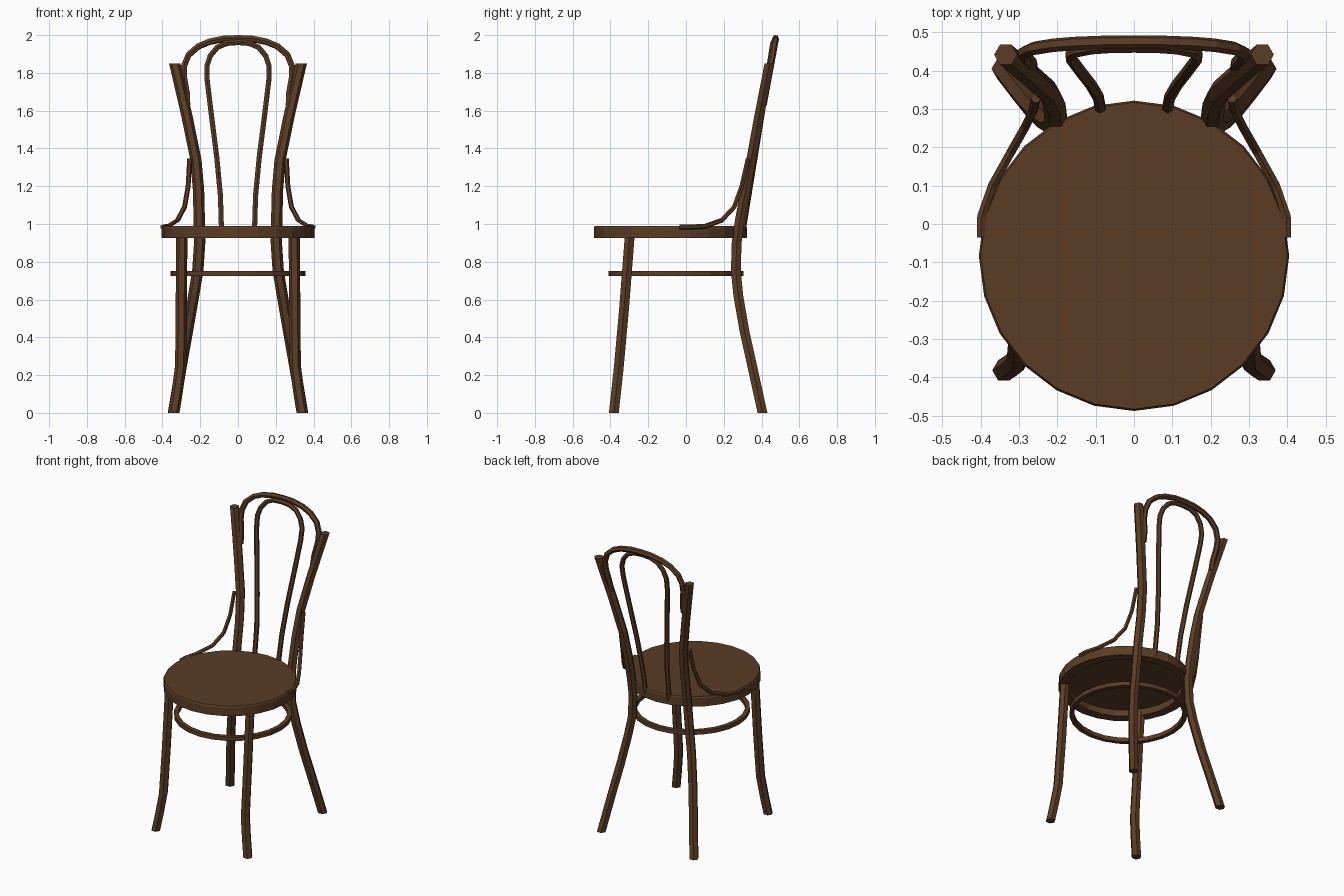
import bpy, bmesh, math
from mathutils import Vector

if "Cube" in bpy.data.objects:
    bpy.data.objects.remove(bpy.data.objects["Cube"])

wood = bpy.data.materials.new("dark brown wood")
wood.diffuse_color = (0.105, 0.046, 0.018, 1)
wood.use_nodes = True
wood.node_tree.nodes["Principled BSDF"].inputs["Base Color"].default_value = wood.diffuse_color


def finish(bm, name):
    bmesh.ops.recalc_face_normals(bm, faces=bm.faces[:])
    mesh = bpy.data.meshes.new(name)
    bm.to_mesh(mesh)
    bm.free()
    mesh.materials.append(wood)
    obj = bpy.data.objects.new(name, mesh)
    bpy.context.collection.objects.link(obj)
    return obj


def tube(name, pts, r, sides=6, level=False):
    """Sweep a polygon along a path; level=True keeps every ring horizontal."""
    bm = bmesh.new()
    pts = [Vector(p) for p in pts]
    rings, u = [], None
    for i, p in enumerate(pts):
        t = (pts[min(i + 1, len(pts) - 1)] - pts[max(i - 1, 0)]).normalized()
        if level:
            u, v = Vector((1, 0, 0)), Vector((0, 1, 0))
        else:
            if u is None:
                u = Vector((0, 1, 0)) if abs(t.y) < 0.8 else Vector((0, 0, 1))
            u = (u - t * u.dot(t)).normalized()
            v = t.cross(u)
        rings.append([bm.verts.new(p + r * (math.cos(a) * u + math.sin(a) * v))
                      for a in (2 * math.pi * k / sides for k in range(sides))])
    for a, b in zip(rings, rings[1:]):
        for k in range(sides):
            n = (k + 1) % sides
            bm.faces.new((a[k], a[n], b[n], b[k]))
    bm.faces.new(rings[0])
    bm.faces.new(rings[-1])
    return finish(bm, name)


def lathe(name, profile, cy, closed=False, steps=24):
    """Turn an (r, z) profile about a vertical axis at y = cy."""
    bm = bmesh.new()
    vs = [bm.verts.new((0, cy - r, z)) for r, z in profile]
    es = [bm.edges.new(e) for e in zip(vs, vs[1:])]
    if closed:
        es.append(bm.edges.new((vs[-1], vs[0])))
    bmesh.ops.spin(bm, geom=vs + es, cent=(0, cy, 0), axis=(0, 0, 1),
                   angle=2 * math.pi, steps=steps)
    bmesh.ops.remove_doubles(bm, verts=bm.verts[:], dist=0.0005)
    return finish(bm, name)


def pair(name, pts, r, **kw):
    for side, s in (("left", -1), ("right", 1)):
        tube(f"{side}_{name}", [(s * x, y, z) for x, y, z in pts], r, **kw)


def hoop(name, half, r):
    """Mirror a half path (ending on x = 0) into a full hoop."""
    tube(name, half + [(-x, y, z) for x, y, z in half[-2::-1]], r)


# Seat: rim with a thin panel recessed from below
lathe("seat", [(0, 0.99), (0.40, 0.99), (0.405, 0.98), (0.405, 0.925),
               (0.345, 0.925), (0.345, 0.968), (0, 0.968)], -0.083)

# Ring stretcher under the seat
lathe("leg_ring", [(0.358, 0.725), (0.358, 0.752), (0.33, 0.752), (0.33, 0.725)],
      -0.053, closed=True)

# Front legs
pair("front_leg", [(0.34, -0.382, 0), (0.322, -0.37, 0.11), (0.303, -0.355, 0.25),
                   (0.30, -0.328, 0.55), (0.298, -0.297, 0.95)], 0.03, level=True)

# Back legs running up into the back posts
pair("back_leg_and_post", [
    (0.342, 0.405, 0), (0.30, 0.35, 0.25), (0.268, 0.31, 0.43), (0.235, 0.277, 0.62),
    (0.213, 0.264, 0.75), (0.203, 0.268, 0.9), (0.205, 0.285, 1.02),
    (0.209, 0.315, 1.18), (0.223, 0.345, 1.34), (0.27, 0.387, 1.57),
    (0.335, 0.442, 1.85)], 0.03, level=True)


def back_y(z):
    return 0.475 + (z - 1.985) * 0.185


# Outer arch between the posts
hoop("back_arch", [(x, back_y(z), z) for x, z in (
    (0.268, 1.63), (0.27, 1.69), (0.286, 1.78), (0.286, 1.835), (0.262, 1.895),
    (0.21, 1.94), (0.15, 1.965), (0.075, 1.98), (0, 1.983))], 0.018)

# Inner hoop
hoop("inner_hoop", [(x, 0.30 + (z - 0.96) * 0.162, z) for x, z in (
    (0.087, 0.95), (0.093, 1.15), (0.112, 1.35), (0.14, 1.57), (0.163, 1.76),
    (0.165, 1.835), (0.147, 1.89), (0.11, 1.935), (0.06, 1.957), (0, 1.962))], 0.0155)

# Curved braces from seat edge to posts
pair("side_brace", [
    (0.399, -0.035, 0.984), (0.398, 0.02, 0.984), (0.37, 0.10, 0.988),
    (0.32, 0.19, 1.02), (0.283, 0.255, 1.09), (0.264, 0.295, 1.2),
    (0.256, 0.328, 1.345)], 0.013)
